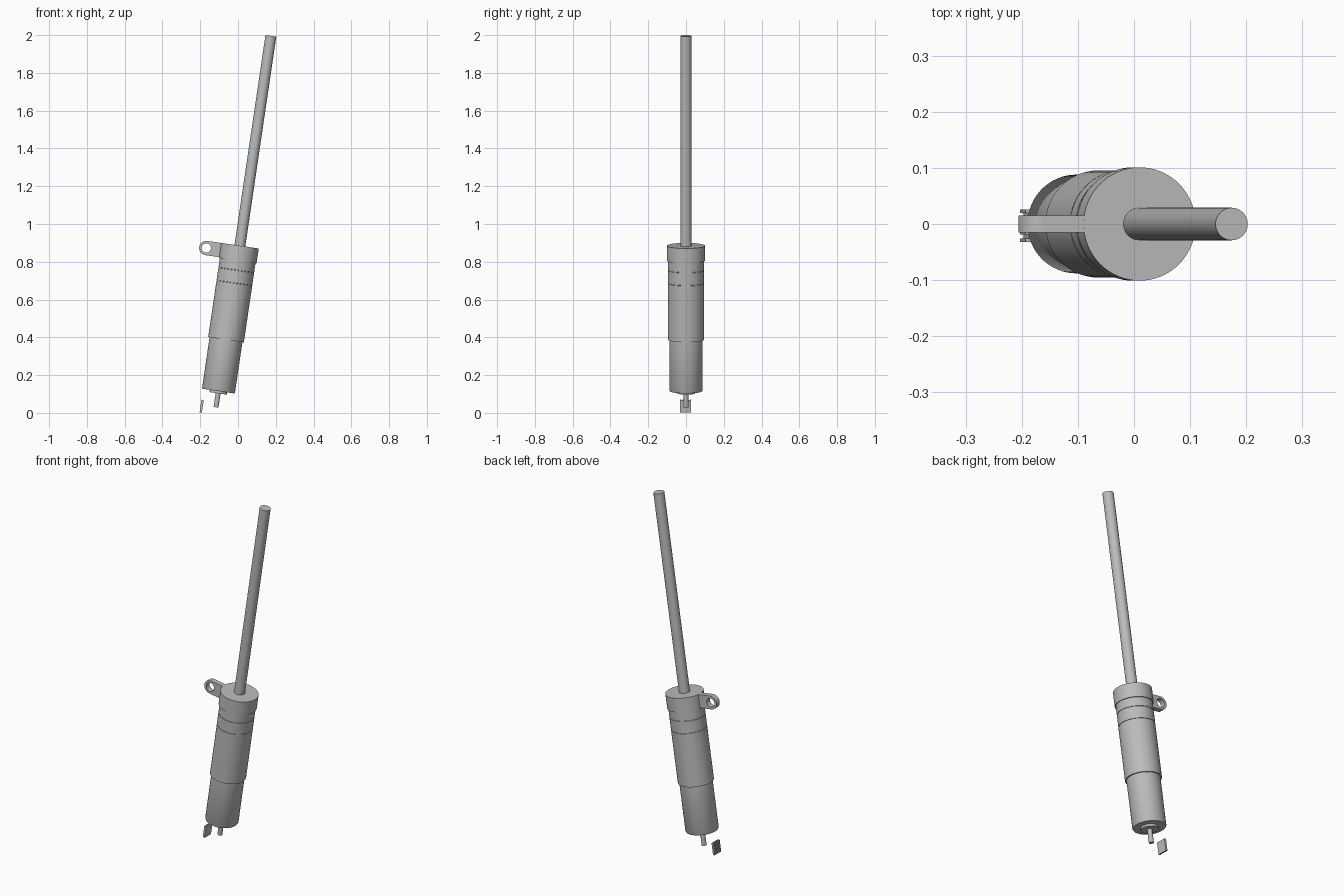
import bpy, bmesh, math
from mathutils import Matrix, Vector

if "Cube" in bpy.data.objects:
    bpy.data.objects.remove(bpy.data.objects["Cube"], do_unlink=True)

# Local axis: z runs along the rod, origin at the centre of the cap's top face
TILT = Matrix.Translation((0.01, 0, 0.885)) @ Matrix.Rotation(math.radians(8.4), 4, "Y")

steel = bpy.data.materials.new("grey steel")
steel.use_nodes = True
grey = (0.5, 0.5, 0.5, 1)
steel.diffuse_color = grey
steel.node_tree.nodes["Principled BSDF"].inputs["Base Color"].default_value = grey


def finish(name, bm, smooth=True):
    bmesh.ops.recalc_face_normals(bm, faces=bm.faces)
    mesh = bpy.data.meshes.new(name)
    bm.to_mesh(mesh)
    bm.free()
    mesh.transform(TILT)
    mesh.materials.append(steel)
    obj = bpy.data.objects.new(name, mesh)
    bpy.context.collection.objects.link(obj)
    if smooth:
        bpy.ops.object.select_all(action="DESELECT")
        obj.select_set(True)
        bpy.context.view_layer.objects.active = obj
        bpy.ops.object.shade_smooth_by_angle(angle=math.radians(30))
    return obj


def turned(name, profile, steps=64):
    """Closed solid turned about the local axis from (radius, height) points."""
    bm = bmesh.new()
    points = [(0, profile[0][1])] + profile + [(0, profile[-1][1])]
    verts = [bm.verts.new((r, 0, h)) for r, h in points]
    edges = [bm.edges.new(pair) for pair in zip(verts, verts[1:])]
    bmesh.ops.spin(bm, geom=verts + edges, cent=(0, 0, 0), axis=(0, 0, 1),
                   angle=math.tau, steps=steps, use_duplicate=False)
    bmesh.ops.remove_doubles(bm, verts=bm.verts, dist=0.00005)
    return finish(name, bm)


def groove(height, radius):
    return [(radius, height + 0.002), (radius - 0.002, height + 0.001),
            (radius - 0.002, height - 0.001), (radius, height - 0.002)]


# Piston rod, cap, barrel and end fittings
turned("piston_rod", [(0.029, 1.123), (0.029, -0.02)], 48)
turned("end_cap", [(0.101, 0), (0.101, -0.08), (0.09, -0.08)])
turned("upper_barrel", [(0.0955, -0.07)] + groove(-0.131, 0.0955)
       + groove(-0.2, 0.0955) + [(0.0955, -0.503), (0.08, -0.503)])
turned("lower_barrel", [(0.088, -0.49), (0.088, -0.772), (0.085, -0.778)])
turned("bottom_collar", [(0.047, -0.77), (0.047, -0.79)], 48)
turned("bottom_pin", [(0.013, -0.78), (0.013, -0.865)], 32)


# Mounting lug: rounded plate with a round eye
def lug():
    bm = bmesh.new()
    centre, half, hole, n = Vector((-0.174, 0, -0.038)), 0.038, 0.025, 48
    outer, inner = [], []
    for i in range(n):
        a = math.tau * i / n
        c, s = math.cos(a), math.sin(a)
        inner.append(bm.verts.new(centre + Vector((hole * c, -0.015, hole * s))))
        # The side towards the cap is drawn out into a straight arm
        if c > 0.001:
            scale = min(0.09 / c, half / max(abs(s), 0.001))
            p = Vector((scale * c, -0.015, scale * s))
        else:
            p = Vector((half * c, -0.015, half * s))
        outer.append(bm.verts.new(centre + p))
    for i in range(n):
        j = (i + 1) % n
        bm.faces.new((outer[i], outer[j], inner[j], inner[i]))
    grown = bmesh.ops.extrude_face_region(bm, geom=bm.faces[:])
    moved = [g for g in grown["geom"] if isinstance(g, bmesh.types.BMVert)]
    bmesh.ops.translate(bm, verts=moved, vec=(0, 0.03, 0))
    return finish("mounting_lug", bm)


lug()


def box(bm, centre, size):
    m = Matrix.Translation(centre) @ Matrix.Diagonal((*size, 1))
    bmesh.ops.create_cube(bm, size=1, matrix=m)


# Small ribbed tag below the barrel
tag = bmesh.new()
box(tag, (-0.073, -0.003, -0.87), (0.006, 0.058, 0.068))
for k in range(5):
    box(tag, (-0.076, -0.029 + 0.013 * k, -0.87), (0.012, 0.006, 0.068))
finish("ribbed_tag", tag, smooth=False)
